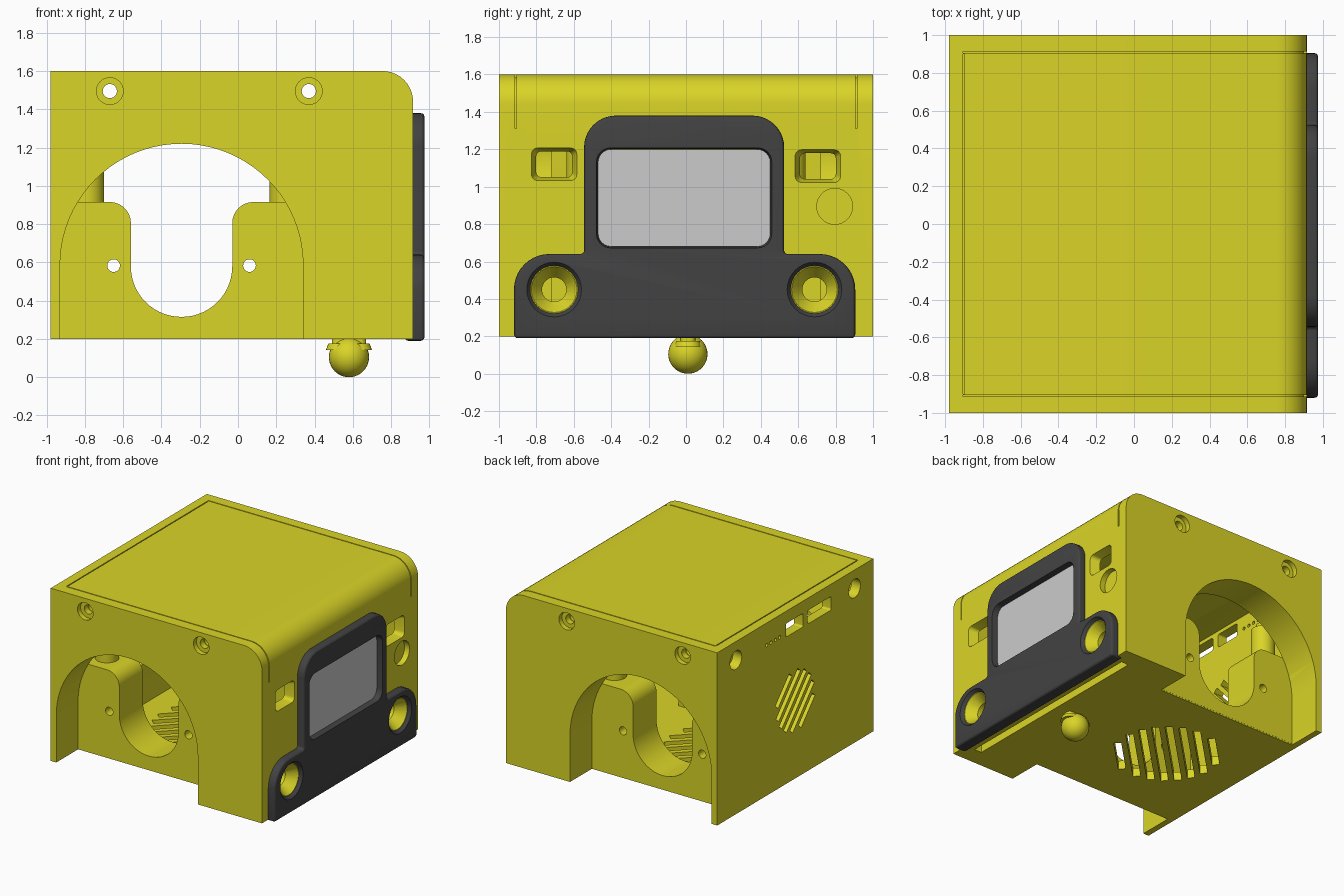
import bpy, bmesh
from math import sin, cos, tan, pi, sqrt
from mathutils import Vector

if "Cube" in bpy.data.objects:
    bpy.data.objects.remove(bpy.data.objects["Cube"])


def material(name, rgb):
    m = bpy.data.materials.new(name)
    m.diffuse_color = (*rgb, 1)
    m.use_nodes = True
    m.node_tree.nodes["Principled BSDF"].inputs["Base Color"].default_value = m.diffuse_color
    return m


YELLOW = material("yellow_plastic", (0.7, 0.66, 0.02))
DARK = material("dark_plastic", (0.055, 0.055, 0.055))


def rounded(corners, n=10):
    """Polygon from (u, v, radius) corners."""
    out = []
    for i, (u, v, r) in enumerate(corners):
        p = Vector((u, v))
        if r == 0:
            out.append(p)
            continue
        a = (Vector(corners[i - 1][:2]) - p).normalized()
        b = (Vector(corners[(i + 1) % len(corners)][:2]) - p).normalized()
        half = a.angle(b) / 2
        c = p + (a + b).normalized() * r / sin(half)
        s, e = p + a * r / tan(half) - c, p + b * r / tan(half) - c
        th = pi - 2 * half
        out += [c + (s * sin(th * (1 - k / n)) + e * sin(th * k / n)) / sin(th) for k in range(n + 1)]
    return [p for i, p in enumerate(out) if (p - out[i - 1]).length > 1e-4]


def rect(u0, u1, v0, v1, r=0.0):
    return rounded([(u0, v0, r), (u1, v0, r), (u1, v1, r), (u0, v1, r)], 6)


def circle(u, v, r, n=32):
    return [Vector((u + r * cos(2 * pi * k / n), v + r * sin(2 * pi * k / n))) for k in range(n)]


def prism(name, pts, axis, a, b, scale=1.0, mat=YELLOW):
    """Extrude a profile along an axis from a to b; the b end may be scaled."""
    lo = Vector((min(p.x for p in pts), min(p.y for p in pts)))
    hi = Vector((max(p.x for p in pts), max(p.y for p in pts)))
    mid = (lo + hi) / 2
    place = {'x': lambda p, d: (d, p.x, p.y),
             'y': lambda p, d: (p.x, d, p.y),
             'z': lambda p, d: (p.x, p.y, d)}[axis]
    bm = bmesh.new()
    A = [bm.verts.new(place(p, a)) for p in pts]
    B = [bm.verts.new(place(mid + (p - mid) * scale, b)) for p in pts]
    bm.faces.new(A)
    bm.faces.new(B)
    for i in range(len(pts)):
        bm.faces.new((A[i - 1], A[i], B[i], B[i - 1]))
    bmesh.ops.recalc_face_normals(bm, faces=bm.faces)
    me = bpy.data.meshes.new(name)
    bm.to_mesh(me)
    bm.free()
    me.materials.append(mat)
    ob = bpy.data.objects.new(name, me)
    bpy.context.collection.objects.link(ob)
    return ob


def cut(ob, *args):
    """Subtract a prism from ob."""
    tool = prism("cutter", *args, mat=ob.data.materials[0])
    tool.hide_render = True
    m = ob.modifiers.new("cut", 'BOOLEAN')
    m.operation, m.solver, m.object = 'DIFFERENCE', 'EXACT', tool
    bpy.context.view_layer.objects.active = ob
    bpy.ops.object.modifier_apply(modifier=m.name)
    bpy.data.objects.remove(tool)


def vent(ob, axis, a, b, u, v, r, count, d):
    """Parallel slots filling a circle, running along direction d."""
    d = Vector(d).normalized()
    nrm = Vector((-d.y, d.x))
    pitch = 2 * r / count
    for i in range(count):
        o = (i - (count - 1) / 2) * pitch
        h, w, c = sqrt(r * r - o * o), pitch * 0.28, Vector((u, v)) + nrm * o
        cut(ob, [c - d * h - nrm * w, c + d * h - nrm * w, c + d * h + nrm * w, c - d * h + nrm * w], axis, a, b)


def arch(grow, z0):
    r = 0.635 + grow
    return rounded([(-0.295 - r, z0, 0), (-0.295 + r, z0, 0),
                    (-0.295 + r, 0.585 + r, r), (-0.295 - r, 0.585 + r, r)], 20)


# Hollow body with one rounded top edge
body = prism("body", rounded([(-0.98, 0.2, 0), (0.915, 0.2, 0), (0.915, 1.6, 0.16), (-0.98, 1.6, 0)]), 'y', -1, 1)
cut(body, rect(-0.9, 0.84, 0.27, 1.53), 'y', -0.91, 0.91)
for s in (-1, 1):
    cut(body, arch(0, 0.1), 'y', s * 0.72, s * 1.1)

# Lid seam: two side grooves that follow the round, one at the rear
seam = rounded([(-0.905, 1.65, 0), (1, 1.65, 0), (1, 1.31, 0), (0.9, 1.31, 0), (0.9, 1.585, 0.15), (-0.905, 1.585, 0)])
for s in (-1, 1):
    cut(body, seam, 'y', s * 0.906, s * 0.914)
cut(body, rect(-0.905, -0.897, -0.9, 0.9), 'z', 1.585, 1.65)

# Side screw holes with counterbores
SCREWS = (-0.67, 0.37)
for x in SCREWS:
    cut(body, circle(x, 1.495, 0.037), 'y', -1.1, 1.1)
    for s in (-1, 1):
        cut(body, circle(x, 1.495, 0.07), 'y', s * 1.1, s * 0.96)

# Face windows, round recess and lamp openings
cut(body, rect(-0.83, -0.58, 1.03, 1.21, 0.035), 'x', 0.925, 0.83, 0.74)
cut(body, rect(0.58, 0.83, 1.02, 1.2, 0.035), 'x', 0.925, 0.83, 0.74)
cut(body, circle(0.795, 0.895, 0.096), 'x', 1.0, 0.87)
LAMPS = (-0.705, 0.687)
for y in LAMPS:
    cut(body, circle(y, 0.45, 0.125), 'x', 1.0, 0.8)

# Rear wall: round holes, sockets, indicator holes and vent
for y in (-0.76, 0.76):
    cut(body, circle(y, 1.45, 0.075), 'x', -1.05, -0.85)
for y, w in ((0.01, 0.11), (-0.31, 0.15)):
    cut(body, rect(y - w, y + w, 1.39, 1.5, 0.015), 'x', -1.05, -0.85)
for y in (0.2, 0.255, 0.31, 0.365):
    cut(body, circle(y, 1.42, 0.014, 12), 'x', -1.05, -0.85)
vent(body, 'x', -1.05, -0.85, 0, 0.83, 0.24, 6, (-1, 1.1))

# Floor: vent and long slot behind the face
vent(body, 'z', 0.1, 0.35, -0.3, 0.02, 0.4, 8, (1, 1))
cut(body, rect(0.77, 0.835, -0.85, 0.85), 'z', 0.1, 0.35)

# Wheel wells, motor mounts, posts and lid tabs on both sides
mount_shape = rounded([(-0.95, 0.21, 0), (0.36, 0.21, 0), (0.36, 0.915, 0), (-0.03, 0.915, 0.11),
                       (-0.03, 0.315, 0.264), (-0.56, 0.315, 0.264), (-0.56, 0.915, 0.11), (-0.95, 0.915, 0)], 14)
for s, side in ((-1, "front"), (1, "back")):
    well = prism("wheel_well_" + side, arch(0.03, 0.21), 'y', s * 0.72, s * 0.95)
    cut(well, arch(0, 0.1), 'y', s * 0.6, s * 1.1)
    mount = prism("motor_mount_" + side, mount_shape, 'y', s * 0.42, s * 0.721)
    for x in (-0.65, 0.06):
        cut(mount, circle(x, 0.583, 0.033), 'y', s * 0.3, s * 0.8)
    for x in (-0.79, 0.255):
        prism("post_" + side, circle(x, s * 0.55, 0.09), 'z', 0.9, 1.2)
        prism("post_tip_" + side, circle(x, s * 0.55, 0.05), 'z', 1.2, 1.25)
    for x in SCREWS:
        tab = prism("lid_tab_" + side, rect(x - 0.1, x + 0.1, 1.41, 1.54), 'y', s * 0.82, s * 0.905)
        cut(tab, circle(x, 1.495, 0.037), 'y', s * 0.7, s * 1.0)

# Dark face plate with softened edges
plate = prism("face_plate", rounded([
    (-0.92, 0.19, 0), (0.905, 0.19, 0), (0.905, 0.64, 0.19), (0.525, 0.64, 0.02), (0.525, 1.38, 0.17),
    (-0.545, 1.38, 0.17), (-0.545, 0.64, 0.02), (-0.92, 0.64, 0.19)]), 'x', 0.87, 0.975, mat=DARK)
bev = plate.modifiers.new("soft_edge", 'BEVEL')
bev.width, bev.segments, bev.limit_method, bev.angle_limit = 0.025, 3, 'ANGLE', 1.0
bpy.context.view_layer.objects.active = plate
bpy.ops.object.modifier_apply(modifier=bev.name)
cut(plate, rect(-0.48, 0.46, 0.672, 1.208, 0.075), 'x', 0.98, 0.86, 0.95)
for y in LAMPS:
    cut(plate, circle(y, 0.45, 0.125), 'x', 1.0, 0.8)
    cut(plate, circle(y, 0.45, 0.15), 'x', 0.98, 0.94, 0.8)

# Screen
prism("screen", rect(-0.47, 0.45, 0.68, 1.2, 0.07), 'x', 0.9, 0.93).data.materials.clear()

# Lamp cups
for y in LAMPS:
    cup = prism("lamp_cup", circle(y, 0.45, 0.13), 'x', 0.83, 0.95)
    cut(cup, circle(y, 0.45, 0.126), 'x', 0.955, 0.87, 0.5)
    cut(cup, circle(y, 0.45, 0.065), 'x', 0.9, 0.8)

# Caster ball on its flange and neck
bpy.ops.mesh.primitive_uv_sphere_add(segments=32, ring_count=20, radius=0.105, location=(0.58, 0.01, 0.105))
ball = bpy.context.object
ball.name = "caster_ball"
ball.data.materials.append(YELLOW)
prism("caster_flange", rect(0.46, 0.7, -0.06, 0.08, 0.065), 'z', 0.143, 0.175, 0.9)
prism("caster_neck", rect(0.49, 0.67, -0.03, 0.05, 0.03), 'z', 0.17, 0.21)

# Smooth the curved faces, keep edges sharp
for ob in bpy.data.objects:
    ob.select_set(ob.type == 'MESH')
bpy.context.view_layer.objects.active = body
bpy.ops.object.shade_smooth_by_angle(angle=0.5)
